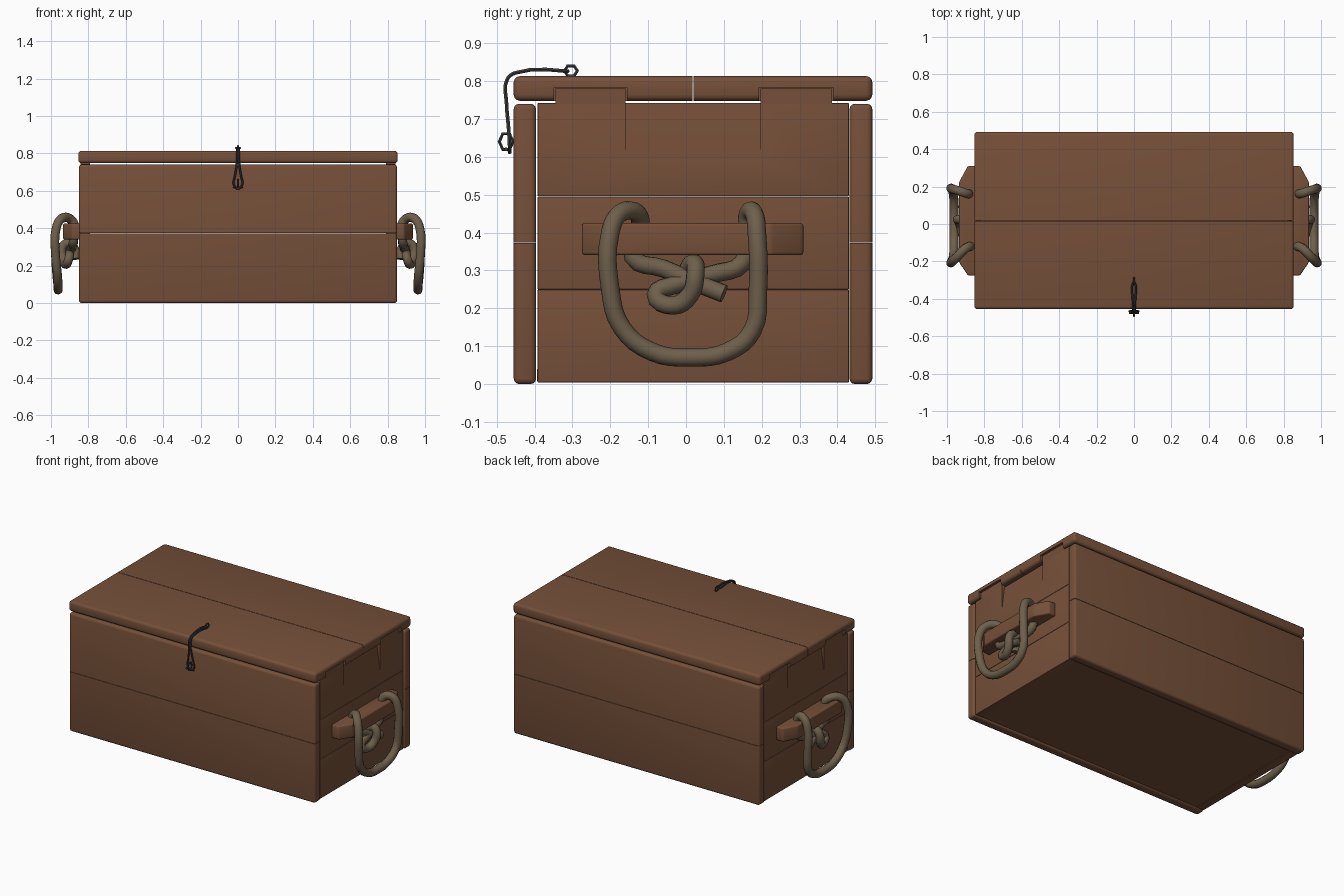
import bpy
import bmesh
import math

cube = bpy.data.objects.get("Cube")
if cube:
    bpy.data.objects.remove(cube, do_unlink=True)


def material(name, rgb):
    m = bpy.data.materials.new(name)
    m.use_nodes = True
    m.diffuse_color = (*rgb, 1)
    m.node_tree.nodes["Principled BSDF"].inputs["Base Color"].default_value = (*rgb, 1)
    return m


WOOD = material("brown wood", (0.18, 0.08, 0.041))
ROPE = material("rope fibre", (0.155, 0.115, 0.07))
METAL = material("dark iron", (0.045, 0.047, 0.052))
parts = []


def add(name, mesh, mat):
    obj = bpy.data.objects.new(name, mesh)
    bpy.context.collection.objects.link(obj)
    mesh.materials.clear()
    mesh.materials.append(mat)
    parts.append(obj)
    return obj


def bake(obj):
    """Replace an object's mesh with its modified result."""
    bpy.context.view_layer.update()
    dg = bpy.context.evaluated_depsgraph_get()
    mesh = bpy.data.meshes.new_from_object(obj.evaluated_get(dg))
    obj.modifiers.clear()
    obj.data = mesh


def prism(name, profile, offset, mat=WOOD, round_edge=0.0, seams=()):
    """Extrude a closed 3D profile; round every edge that is not on a seam plane."""
    bm = bmesh.new()
    base = bm.faces.new([bm.verts.new(p) for p in profile])
    ext = bmesh.ops.extrude_face_region(bm, geom=[base])
    bmesh.ops.translate(bm, verts=[v for v in ext["geom"] if isinstance(v, bmesh.types.BMVert)], vec=offset)
    bmesh.ops.recalc_face_normals(bm, faces=bm.faces)
    if round_edge:
        edges = [e for e in bm.edges if not any(
            all(abs(v.co[axis] - value) < 1e-4 for v in e.verts) for axis, value in seams)]
        bmesh.ops.bevel(bm, geom=edges, offset=round_edge, segments=3, profile=0.5, affect='EDGES')
    mesh = bpy.data.meshes.new(name)
    bm.to_mesh(mesh)
    bm.free()
    return add(name, mesh, mat)


def board(name, x, y, z, round_edge=0.014, seams=()):
    corners = [(x[0], y[0], z[0]), (x[1], y[0], z[0]), (x[1], y[1], z[0]), (x[0], y[1], z[0])]
    return prism(name, corners, (0, 0, z[1] - z[0]), WOOD, round_edge, seams)


def cut(obj, cutters):
    for c in cutters:
        mod = obj.modifiers.new("cut", 'BOOLEAN')
        mod.object = c
        mod.solver = 'EXACT'
    bake(obj)
    for c in cutters:
        parts.remove(c)
        bpy.data.objects.remove(c, do_unlink=True)


def tube(name, points, radius, mat, closed=False, smooth=True, sides=3):
    curve = bpy.data.curves.new(name, 'CURVE')
    curve.dimensions = '3D'
    curve.bevel_depth = radius
    curve.bevel_resolution = sides
    curve.resolution_u = 4
    curve.use_fill_caps = True
    sp = curve.splines.new('BEZIER' if smooth else 'POLY')
    pts = sp.bezier_points if smooth else sp.points
    pts.add(len(points) - 1)
    for p, co in zip(pts, points):
        if smooth:
            p.co = co
            p.handle_left_type = p.handle_right_type = 'AUTO'
        else:
            p.co = (*co, 1)
    sp.use_cyclic_u = closed
    helper = bpy.data.objects.new(name + "_path", curve)
    bpy.context.collection.objects.link(helper)
    bake_dg = bpy.context.evaluated_depsgraph_get()
    mesh = bpy.data.meshes.new_from_object(helper.evaluated_get(bake_dg))
    bpy.data.objects.remove(helper, do_unlink=True)
    return add(name, mesh, mat)


# Front and back walls, two boards each
for side, y in (("front", (-0.455, -0.396)), ("back", (0.432, 0.492))):
    board(side + "_lower_board", (-0.85, 0.85), y, (0, 0.372), seams=[(2, 0.372)])
    board(side + "_upper_board", (-0.85, 0.85), y, (0.374, 0.74), seams=[(2, 0.374)])

# Floor
board("floor", (-0.84, 0.84), (-0.393, 0.429), (0.008, 0.04), 0)

# Lid boards, notched at both ends for the wall tabs
TABS = ((-0.345, -0.16), (0.197, 0.385))
for name, y, seam, tab in (("lid_front", (-0.455, 0.017), 0.017, TABS[0]),
                           ("lid_back", (0.02, 0.492), 0.02, TABS[1])):
    lid = board(name, (-0.854, 0.854), y, (0.748, 0.813), 0.016, [(1, seam)])
    cut(lid, [board("notch", (s * 0.82 - 0.05, s * 0.82 + 0.05),
                    (tab[0] - 0.004, tab[1] + 0.004), (0.7, 0.783), 0) for s in (-1, 1)])

# Rope handle path: tail, over the grip, round the loop, back and into the knot
rope_path = [
    (0.915, 0.10, 0.238), (0.90, 0.02, 0.27), (0.885, -0.06, 0.305), (0.88, -0.14, 0.335),
    (0.875, -0.12, 0.42), (0.90, -0.13, 0.452), (0.945, -0.175, 0.45), (0.972, -0.20, 0.40),
    (0.975, -0.20, 0.25), (0.965, -0.17, 0.15), (0.962, -0.09, 0.085), (0.962, 0.01, 0.07),
    (0.962, 0.11, 0.085), (0.968, 0.175, 0.14), (0.975, 0.19, 0.25), (0.972, 0.187, 0.40),
    (0.945, 0.18, 0.45), (0.90, 0.165, 0.452), (0.88, 0.16, 0.40), (0.88, 0.15, 0.32),
    (0.89, 0.07, 0.29), (0.90, -0.03, 0.262), (0.905, -0.08, 0.235), (0.92, -0.035, 0.207),
    (0.935, 0.01, 0.235), (0.94, 0.025, 0.295), (0.91, 0.02, 0.32), (0.875, 0, 0.29),
    (0.87, -0.01, 0.235)]

for s, side in ((1, "left"), (-1, "right")):
    # End wall boards
    wall_x = sorted((s * 0.79, s * 0.842))
    for i, z in enumerate(((0.004, 0.249), (0.25, 0.495), (0.496, 0.742))):
        wall = board(f"{side}_end_board_{i + 1}", wall_x, (-0.392, 0.43), z, 0.002)
    # Finger hollow sloping into the top board
    wedge = prism("hollow", [(s * 0.843, -0.16, 0.58), (s * 0.9, -0.16, 0.58),
                             (s * 0.9, -0.16, 0.8), (s * 0.815, -0.16, 0.8)], (0, 0.357, 0))
    cut(wall, [wedge])
    for n, tab in zip(("front", "back"), TABS):
        board(f"{side}_{n}_tab", wall_x, tab, (0.735, 0.78), 0)
    # Grip bar with slanted ends
    prism(side + "_grip_bar", [(s * x, y, 0.34) for x, y in (
        (0.838, -0.275), (0.888, -0.275), (0.935, -0.205), (0.935, 0.225),
        (0.888, 0.31), (0.838, 0.31))], (0, 0, 0.085), WOOD, 0.008)
    tube(side + "_rope_handle", [(s * x, y, z) for x, y, z in rope_path], 0.0245, ROPE)

# Wire hasp bent over the lid edge
half = [(0.005, -0.315, 0.826), (0.005, -0.45, 0.822), (0.006, -0.472, 0.805),
        (0.007, -0.474, 0.74), (0.016, -0.469, 0.68), (0.022, -0.466, 0.63)]
tube("hasp_wire", half + [(0, -0.466, 0.612)] + [(-x, y, z) for x, y, z in reversed(half)],
     0.0055, METAL, closed=True, sides=1)


# Staples that hold the hasp
def staple(name, y, z, ry, rz):
    tube(name, [(0, y + ry * math.cos(a * math.pi / 3), z + rz * math.sin(a * math.pi / 3))
                for a in range(6)], 0.005, METAL, closed=True, smooth=False, sides=1)


staple("lid_staple", -0.304, 0.827, 0.017, 0.015)
staple("front_staple", -0.475, 0.64, 0.018, 0.024)
tube("hasp_pin", [(-0.027, -0.475, 0.62), (0.027, -0.475, 0.62)], 0.005, METAL, smooth=False, sides=1)

# Smooth shading with crisp edges
bpy.ops.object.select_all(action='DESELECT')
for obj in parts:
    obj.select_set(True)
bpy.context.view_layer.objects.active = parts[0]
bpy.ops.object.shade_smooth_by_angle(angle=math.radians(40))
